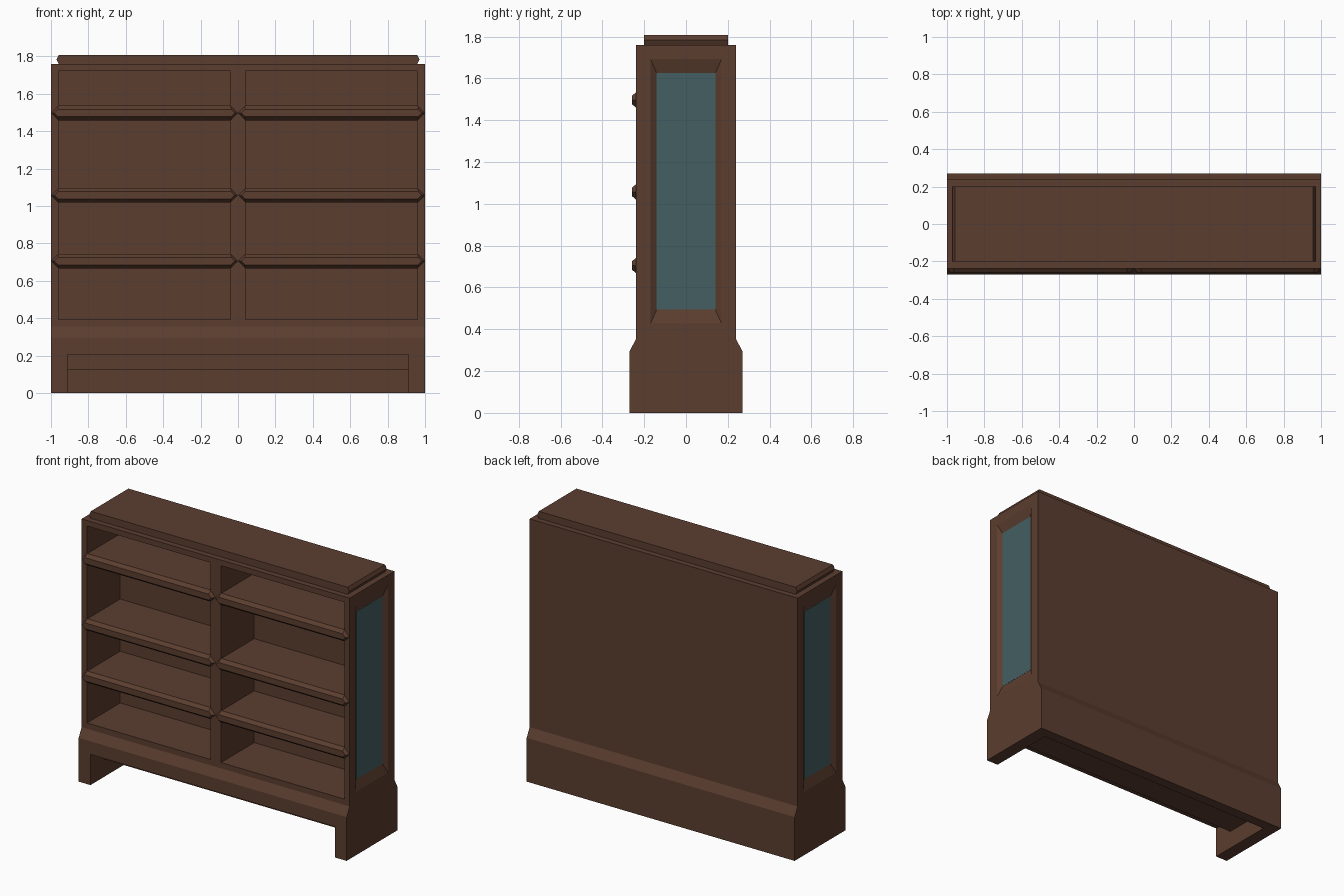
import bpy, bmesh

if "Cube" in bpy.data.objects:
    bpy.data.objects.remove(bpy.data.objects["Cube"])


def material(name, rgb):
    m = bpy.data.materials.new(name)
    m.diffuse_color = (*rgb, 1)
    m.use_nodes = True
    m.node_tree.nodes["Principled BSDF"].inputs["Base Color"].default_value = m.diffuse_color
    return m


wood = material("dark_brown_wood", (0.105, 0.047, 0.028))
glass = material("teal_panel", (0.058, 0.113, 0.119))


def loft(name, rings, mat):
    """Closed solid skinned through rings of equal point count."""
    bm = bmesh.new()
    loops = [[bm.verts.new(p) for p in r] for r in rings]
    n = len(rings[0])
    for a, b in zip(loops, loops[1:]):
        for i in range(n):
            j = (i + 1) % n
            bm.faces.new((a[i], a[j], b[j], b[i]))
    bm.faces.new(loops[0])
    bm.faces.new(loops[-1])
    bmesh.ops.recalc_face_normals(bm, faces=bm.faces)
    me = bpy.data.meshes.new(name)
    bm.to_mesh(me)
    bm.free()
    me.materials.append(mat)
    ob = bpy.data.objects.new(name, me)
    bpy.context.collection.objects.link(ob)
    return ob


def rect_x(x, y0, y1, z0, z1):
    return [(x, y0, z0), (x, y1, z0), (x, y1, z1), (x, y0, z1)]


def box(name, x0, x1, y0, y1, z0, z1, mat):
    return loft(name, [rect_x(x0, y0, y1, z0, z1), rect_x(x1, y0, y1, z0, z1)], mat)


def cut(target, cutter):
    mod = target.modifiers.new("cut", 'BOOLEAN')
    mod.operation = 'DIFFERENCE'
    mod.solver = 'EXACT'
    mod.object = cutter
    bpy.context.view_layer.objects.active = target
    bpy.ops.object.modifier_apply(modifier=mod.name)
    bpy.data.objects.remove(cutter)


# Carcass: flared plinth profile run along the width
profile = [(-0.27, 0), (0.27, 0), (0.27, 0.295), (0.238, 0.355),
           (0.238, 1.76), (-0.238, 1.76), (-0.238, 0.355), (-0.27, 0.295)]
carcass = loft("bookcase_carcass", [[(x, y, z) for y, z in profile] for x in (-1, 1)], wood)

# Toe opening in front and hollow underside
cut(carcass, box("cutter", -0.912, 0.912, -0.4, -0.13, -0.1, 0.207, wood))
cut(carcass, box("cutter", -0.912, 0.912, -0.2, 0.2, -0.1, 0.122, wood))

BACK = 0.115
for s, side in ((-1, "left"), (1, "right")):
    # Open shelf bay
    x0, x1 = sorted((s * 0.04, s * 0.96))
    cut(carcass, box("cutter", x0, x1, -0.4, BACK, 0.394, 1.722, wood))

    # Sloped recess on the end wall, with coloured panel
    def recess(x, t):
        return rect_x(s * x, -0.17 + 0.03 * t, 0.17 - 0.03 * t,
                      0.427 + 0.067 * t, 1.692 - 0.067 * t)
    cut(carcass, loft("cutter", [recess(1.02, -1), recess(0.98, 1)], wood))
    loft(side + "_end_panel", [recess(0.975, 1), recess(0.981, 1)], glass)

    # Shelves with a bevelled, pointed nosing
    for i, z in enumerate((0.705, 1.057, 1.497)):
        box(f"{side}_shelf_{i + 1}", x0, x1, -0.237, BACK + 0.002, z - 0.038, z + 0.038, wood)

        def hexagon(y, h, tip):
            c, w = s * 0.5, 0.5 - tip
            k = w - h
            return [(c - w, y, z), (c - k, y, z + h), (c + k, y, z + h),
                    (c + w, y, z), (c + k, y, z - h), (c - k, y, z - h)]
        loft(f"{side}_nosing_{i + 1}",
             [hexagon(-0.236, 0.039, 0), hexagon(-0.259, 0.02, 0.018)], wood)

# Top board with chamfered ends
ends = [(0.958, 1.758), (0.97, 1.783), (0.958, 1.808),
        (-0.958, 1.808), (-0.97, 1.783), (-0.958, 1.758)]
loft("top_board", [[(x, y, z) for x, z in ends] for y in (-0.2, 0.2)], wood)
